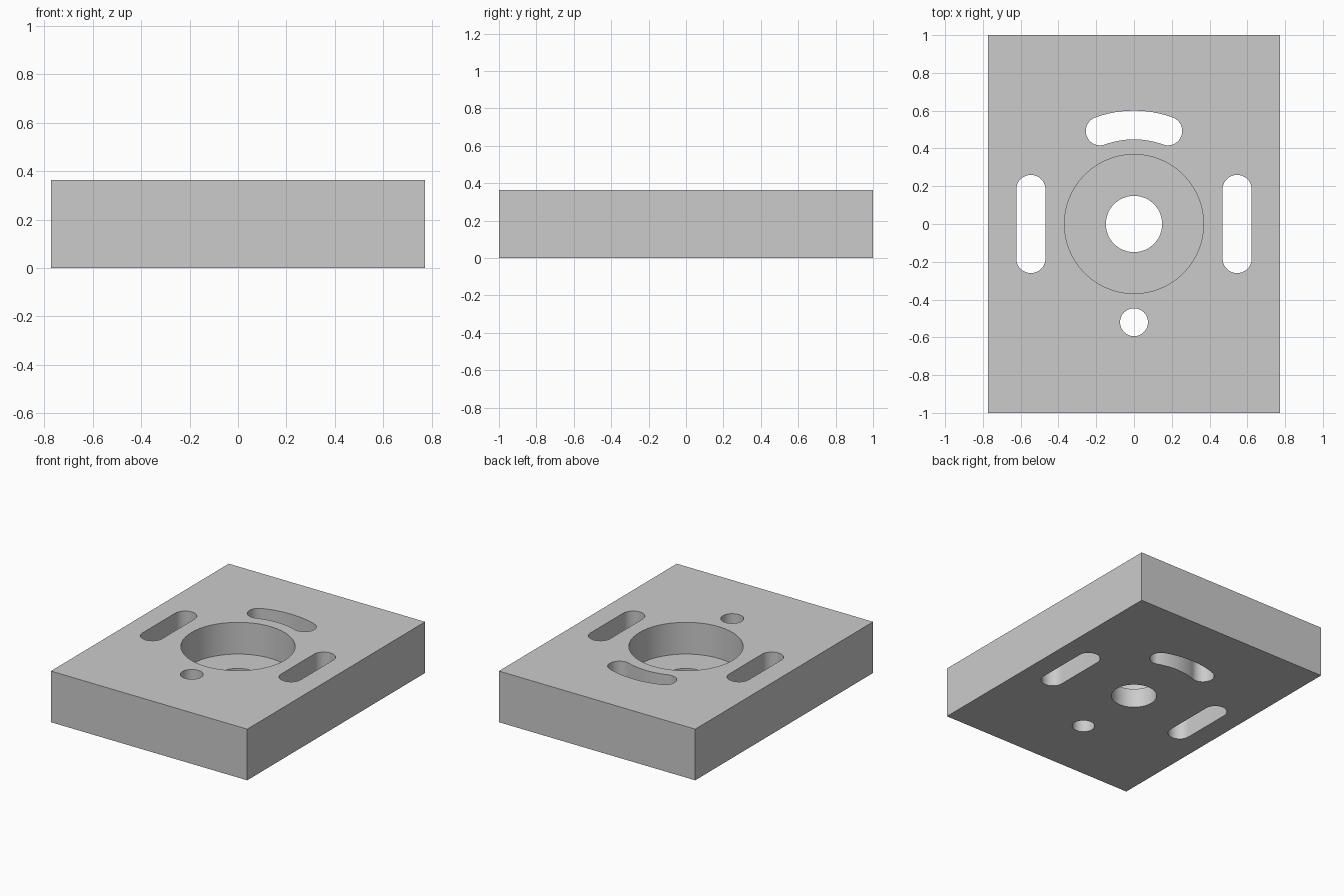
import bpy
import bmesh
from math import sin, cos, pi, radians

cube = bpy.data.objects.get("Cube")
if cube:
    bpy.data.objects.remove(cube, do_unlink=True)

WIDTH, LENGTH, HEIGHT = 1.546, 2.0, 0.364
FLOOR = 0.138            # floor of the counterbore
BELOW, ABOVE = -0.1, HEIGHT + 0.1


def arc(cx, cy, r, start, end, steps):
    """Points along an arc, angles in radians."""
    return [(cx + r * cos(start + (end - start) * i / steps),
             cy + r * sin(start + (end - start) * i / steps)) for i in range(steps + 1)]


def prism(name, outline, z0, z1):
    """Closed solid from a counter-clockwise outline."""
    bm = bmesh.new()
    base = bm.faces.new([bm.verts.new((x, y, z0)) for x, y in outline])
    top = bmesh.ops.extrude_face_region(bm, geom=[base])["geom"]
    verts = [v for v in top if isinstance(v, bmesh.types.BMVert)]
    bmesh.ops.translate(bm, verts=verts, vec=(0, 0, z1 - z0))
    bmesh.ops.recalc_face_normals(bm, faces=bm.faces)
    mesh = bpy.data.meshes.new(name)
    bm.to_mesh(mesh)
    bm.free()
    obj = bpy.data.objects.new(name, mesh)
    bpy.context.collection.objects.link(obj)
    return obj


def circle(cy, r, steps=96):
    return arc(0, cy, r, 0, 2 * pi, steps)[:-1]


def straight_slot(cx, r, half):
    return arc(cx, half - r, r, 0, pi, 24) + arc(cx, r - half, r, pi, 2 * pi, 24)


def curved_slot(radius, r, spread):
    """Slot bent around the origin, centred on +y."""
    a, b = pi / 2 - spread, pi / 2 + spread
    return (arc(0, 0, radius + r, a, b, 32)
            + arc(radius * cos(b), radius * sin(b), r, b, b + pi, 24)[1:-1]
            + arc(0, 0, radius - r, b, a, 32)
            + arc(radius * cos(a), radius * sin(a), r, a + pi, a + 2 * pi, 24)[1:-1])


# Plate
w, h = WIDTH / 2, LENGTH / 2
plate = prism("mounting_plate", [(-w, -h), (w, -h), (w, h), (-w, h)], 0, HEIGHT)

# Counterbore, through holes and slots
cutters = [
    prism("counterbore", circle(0, 0.368), FLOOR, ABOVE),
    prism("centre_hole", circle(0, 0.149), BELOW, ABOVE),
    prism("front_hole", circle(-0.52, 0.074, 48), BELOW, ABOVE),
    prism("curved_slot", curved_slot(0.524, 0.076, radians(20)), BELOW, ABOVE),
]
for side, name in ((1, "left_slot"), (-1, "right_slot")):
    cutters.append(prism(name, straight_slot(side * 0.546, 0.077, 0.26), BELOW, ABOVE))

bpy.context.view_layer.objects.active = plate
for cutter in cutters:
    mod = plate.modifiers.new(cutter.name, "BOOLEAN")
    mod.operation, mod.solver, mod.object = "DIFFERENCE", "EXACT", cutter
    bpy.ops.object.modifier_apply(modifier=mod.name)
    bpy.data.objects.remove(cutter, do_unlink=True)

# Grey metal
grey = bpy.data.materials.new("grey_metal")
grey.use_nodes = True
color = (0.6, 0.6, 0.6, 1)
grey.diffuse_color = color
grey.node_tree.nodes["Principled BSDF"].inputs["Base Color"].default_value = color
plate.data.materials.clear()
plate.data.materials.append(grey)

bpy.ops.object.select_all(action="DESELECT")
plate.select_set(True)
bpy.ops.object.shade_smooth_by_angle(angle=radians(30))
